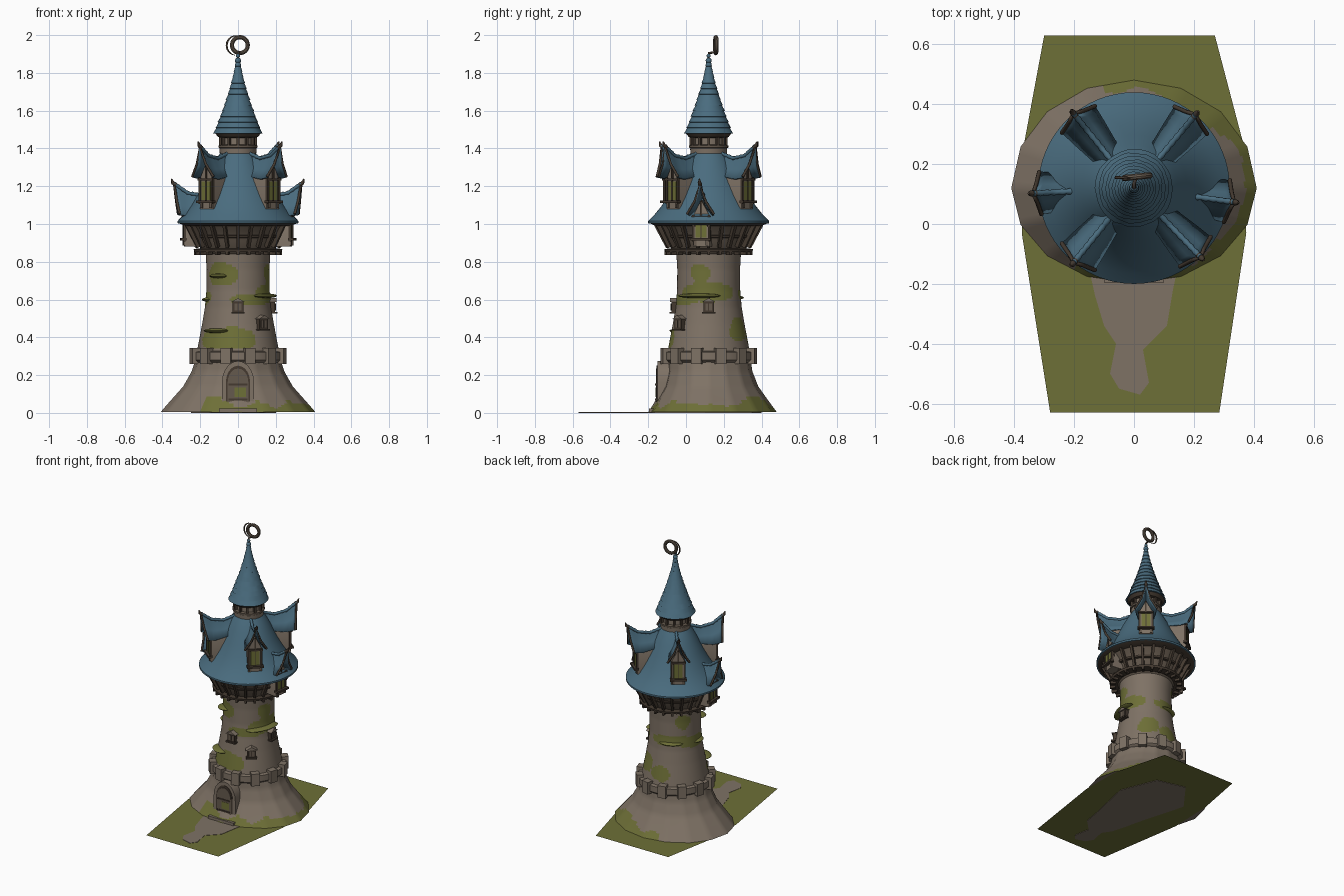
import bpy, bmesh, math, random
from math import sin, cos, pi, radians
from mathutils import Matrix, Vector, noise

random.seed(4)
if "Cube" in bpy.data.objects:
    bpy.data.objects.remove(bpy.data.objects["Cube"])

CY = 0.12  # tower axis on y


def material(name, rgb):
    m = bpy.data.materials.new(name)
    m.use_nodes = True
    m.diffuse_color = (*rgb, 1)
    m.node_tree.nodes["Principled BSDF"].inputs["Base Color"].default_value = (*rgb, 1)
    return m


STONE = material("warm stone", (0.21, 0.168, 0.13))
MOSS = material("moss green", (0.155, 0.16, 0.038))
SLATE = material("blue slate", (0.068, 0.15, 0.21))
WOOD = material("dark wood", (0.058, 0.042, 0.03))
TIMBER = material("weathered timber", (0.13, 0.1, 0.074))
made = []


def finish(name, bm, *mats):
    bmesh.ops.recalc_face_normals(bm, faces=bm.faces[:])
    me = bpy.data.meshes.new(name)
    bm.to_mesh(me)
    bm.free()
    for m in mats:
        me.materials.append(m)
    ob = bpy.data.objects.new(name, me)
    bpy.context.collection.objects.link(ob)
    made.append(ob)
    return ob


def polar(deg, r, z):
    return Matrix.Translation((0, CY, 0)) @ Matrix.Rotation(radians(deg), 4, "Z") @ Matrix.Translation((r, 0, z))


def boxes(name, items, mat):
    """items: (placement matrix, size) pairs joined in one object"""
    bm = bmesh.new()
    for mx, size in items:
        bmesh.ops.create_cube(bm, size=1, matrix=mx @ Matrix.Diagonal((*size, 1)))
    return finish(name, bm, mat)


def lathe(name, profile, mats, segs=64, rule=None, shape=None):
    """Revolve (radius, z) pairs; shape(angle, r, z) may bend the radius"""
    bm = bmesh.new()
    rows = []
    for r, z in profile:
        row = []
        for i in range(segs):
            a = 2 * pi * i / segs
            x, y = shape(a, r, z) if shape else (r * cos(a), r * sin(a))
            row.append(bm.verts.new((x, y + CY, z)))
        rows.append(row)
    for lo, hi in zip(rows, rows[1:]):
        for i in range(segs):
            j = (i + 1) % segs
            f = bm.faces.new((lo[i], lo[j], hi[j], hi[i]))
            if rule:
                f.material_index = rule(f.calc_center_median())
    bm.faces.new(rows[0])
    bm.faces.new(rows[-1])
    return finish(name, bm, *mats)


def prism(name, pts, mx, depth, mat):
    """Outline (v, z) pushed inwards along local -x"""
    bm = bmesh.new()
    a = [bm.verts.new(mx @ Vector((0, v, z))) for v, z in pts]
    b = [bm.verts.new(mx @ Vector((-depth, v, z))) for v, z in pts]
    bm.faces.new(a)
    bm.faces.new(b)
    for i in range(len(a)):
        j = (i + 1) % len(a)
        bm.faces.new((a[i], a[j], b[j], b[i]))
    return finish(name, bm, mat)


def tube(name, pts, radius, mat, taper=None):
    cu = bpy.data.curves.new(name, "CURVE")
    cu.dimensions, cu.bevel_depth, cu.bevel_resolution, cu.use_fill_caps = "3D", radius, 2, True
    sp = cu.splines.new("POLY")
    sp.points.add(len(pts) - 1)
    for i, p in enumerate(pts):
        sp.points[i].co = (*p, 1)
        sp.points[i].radius = taper[i] if taper else 1
    cu.materials.append(mat)
    ob = bpy.data.objects.new(name, cu)
    bpy.context.collection.objects.link(ob)


def resample(pts, n):
    """Insert n steps between neighbouring profile points"""
    out = [pts[0]]
    for p, q in zip(pts, pts[1:]):
        out += [tuple(a + (b - a) * k / n for a, b in zip(p, q)) for k in range(1, n + 1)]
    return out


# Ground and dirt path
def plate(name, pts, z0, z1, mat):
    bm = bmesh.new()
    f = bm.faces.new([bm.verts.new((x, y, z0)) for x, y in pts])
    if z1 > z0:
        ext = bmesh.ops.extrude_face_region(bm, geom=[f])
        bmesh.ops.translate(bm, vec=(0, 0, z1 - z0), verts=[v for v in ext["geom"] if isinstance(v, bmesh.types.BMVert)])
    finish(name, bm, mat)


plate("ground", [(-.28, -.63), (.285, -.63), (.375, -.03), (.37, .25), (.27, .63), (-.3, .63), (-.365, .28), (-.375, -.03)], .003, .003, MOSS)
plate("dirt_path", [(-.15, -.15), (-.13, -.24), (-.1, -.34), (-.06, -.4), (-.08, -.5), (-.05, -.55), (.02, -.57), (.05, -.53),
                    (.03, -.42), (.11, -.34), (.13, -.22), (.2, .1), (.1, .35), (-.1, .4), (-.25, .2)], 0, .005, STONE)


# Flared base with facets, flattened towards the door
def base_shape(a, r, z):
    k = pi / 8
    r *= cos(k / 2) / cos(a % k - k / 2)
    flat = 0.22 if sin(a) < 0 else 0.12
    return r * cos(a), r * sin(a) * (1 - flat * (1 - (z / .3) ** 2))


def base_moss(c):
    deg = math.degrees(math.atan2(c.y - CY, c.x)) % 360
    n = noise.noise(c * 9)
    return int(c.z < .055 + .06 * n and not 105 < deg < 235)


lathe("flared_base", resample([(.41, .004), (.37, .05), (.29, .14), (.245, .22), (.22, .3)], 5), (STONE, MOSS), 96, base_moss, base_shape)

# Parapet ring with blocks
lathe("parapet_ring", [(.2, .26), (.228, .268), (.24, .28), (.24, .322), (.2, .33)], (STONE,), 48)
boxes("parapet_blocks", [(polar(15 + 30 * i, .235, .302), (.045, .055, .085)) for i in range(12)], STONE)

# Tower shaft with moss patches: (direction, height, half angle, half height)
PATCHES = [(-105, .39, 48, .06), (-122, .74, 36, .06), (-60, .6, 40, .03), (0, .64, 52, .05), (55, .44, 20, .07),
           (-15, .74, 18, .05), (115, .63, 50, .035), (175, .61, 40, .04), (145, .76, 20, .05), (95, .4, 20, .05)]


def shaft_moss(c):
    deg = math.degrees(math.atan2(c.y - CY, c.x))
    n = .45 * noise.noise(c * 14)
    for a, z, da, dz in PATCHES:
        d = (deg - a + 180) % 360 - 180
        if (d / da) ** 2 + ((c.z - z) / dz) ** 2 < 1 + n:
            return 1
    return 0


lathe("tower_shaft", resample([(.222, .3), (.207, .38), (.19, .47), (.175, .56), (.167, .65), (.166, .76), (.172, .86)], 8),
      (STONE, MOSS), 96, shaft_moss)

# Moss shelves growing out of the shaft
bm = bmesh.new()
for deg, r, z, w in ((-130, .15, .725, .055), (-20, .15, .62, .12), (-128, .185, .435, .075), (115, .14, .61, .08), (190, .14, .6, .06)):
    bmesh.ops.create_uvsphere(bm, u_segments=20, v_segments=8, radius=1,
                              matrix=polar(deg, r, z) @ Matrix.Diagonal((.055, w, .013, 1)))
finish("moss_shelves", bm, MOSS)


# Arched door
def arch(w, h):
    pts = [(-w, 0), (w, 0)]
    spring = h - 1.35 * w
    return pts + [(w * cos(t * pi / 10), spring + 1.35 * w * sin(t * pi / 10)) for t in range(11)]


prism("door_frame", arch(.085, .255), polar(-90, .272, .02), .12, STONE)
prism("door_recess", arch(.064, .225), polar(-90, .275, .025), .1, WOOD)
prism("door_panel", arch(.055, .21), polar(-90, .279, .025), .1, TIMBER)
boxes("door_bands", [(polar(-90, .28, z), (.006, .1, .01)) for z in (.07, .15)], WOOD)
boxes("door_moss", [(polar(-90, .279, .11) @ Matrix.Translation((0, .012, 0)), (.004, .06, .05))], MOSS)
boxes("doorstep", [(polar(-90, .28, .013), (.07, .2, .022))], STONE)

# Small shaft windows
for deg, r, z in ((-90, .175, .56), (-50, .19, .47), (0, .175, .56)):
    boxes("window_frame", [(polar(deg, r + .004, z), (.036, .056, .054)), (polar(deg, r + .008, z - .03), (.05, .07, .01))], WOOD)
    boxes("window_glass", [(polar(deg, r + .022, z), (.004, .036, .036))], TIMBER)
    boxes("window_bar", [(polar(deg, r + .024, z), (.004, .005, .036))], WOOD)
    prism("window_hood", [(-.038, .026), (.038, .026), (0, .048)], polar(deg, r + .03, z), .05, STONE)

# Gallery below the main roof
lathe("gallery_wall", [(.17, .84), (.2, .87), (.212, .91), (.24, .96), (.275, 1.0), (.1, 1.01)], (TIMBER,), 48)
lathe("gallery_floor", [(.17, .85), (.232, .853), (.235, .868), (.18, .872)], (WOOD,), 48)
boxes("gallery_pegs", [(polar(15 * i, .215, .847), (.035, .014, .022)) for i in range(24)], WOOD)
lean = Matrix.Rotation(radians(28), 4, "Y")
boxes("gallery_brackets", [(polar(15 * i, .246, .937) @ lean, (.024, .016, .135)) for i in range(24)], WOOD)
lathe("gallery_rail", [(.22, .925), (.236, .928), (.24, .94), (.22, .945)], (WOOD,), 48)

# Main roof and wooden soffit
lathe("roof_soffit", [(.2, .985), (.28, .99), (.312, 1.004), (.2, 1.01)], (WOOD,), 64)
lathe("main_roof", [(.26, 1.003), (.32, 1.004), (.32, 1.016), (.285, 1.052), (.25, 1.095), (.215, 1.15), (.178, 1.22),
                    (.145, 1.29), (.115, 1.345), (.095, 1.375)], (SLATE,), 64)

# Neck under the spire
lathe("neck", [(.095, 1.35), (.098, 1.4), (.085, 1.41), (.085, 1.46), (.1, 1.475)], (STONE,), 40)
lathe("neck_band", [(.09, 1.402), (.104, 1.404), (.104, 1.416), (.086, 1.42)], (TIMBER,), 40)
boxes("neck_posts", [(polar(30 * i, .09, 1.445), (.022, .014, .07)) for i in range(12)], WOOD)
lathe("spire_soffit", [(.08, 1.455), (.105, 1.46), (.122, 1.482), (.08, 1.488)], (WOOD,), 40)

# Tiled spire: overlapping rows with uneven tile ends
TIERS = 13
rows = []
for k in range(TIERS):
    for t, lip in ((k / TIERS, .006), ((k + .95) / TIERS, 0)):
        rows.append((.011 + .113 * (1 - t) ** 1.35 + lip * (1 - .6 * t), 1.48 + .385 * t))


def tile_shape(a, r, z):
    r *= 1 + random.uniform(-.018, .018)
    return r * cos(a), r * sin(a)


lathe("spire", rows, (SLATE,), 36, None, tile_shape)

# Finial
bm = bmesh.new()
for z, r in ((1.865, .016), (1.89, .011)):
    bmesh.ops.create_uvsphere(bm, u_segments=16, v_segments=8, radius=r, matrix=polar(0, 0, z))
finish("finial_beads", bm, SLATE)
tube("finial_stem", [(0, CY, 1.86), (0, CY, 1.905), (0, .135, 1.907), (.008, .158, 1.91)], .006, WOOD)
bpy.ops.mesh.primitive_torus_add(location=(.01, .158, 1.947), rotation=(pi / 2, 0, radians(6)), major_radius=.042,
                                 minor_radius=.011, major_segments=32, minor_segments=10)
ring = bpy.context.object
ring.name = "finial_ring"
ring.data.materials.append(TIMBER)
made.append(ring)
arc = [radians(80 + 14 * i) for i in range(14)]
tube("finial_crescent", [(-.008 + .052 * cos(a), .155, 1.945 + .052 * sin(a)) for a in arc], .004, WOOD,
     [.3 + sin(pi * i / 13) for i in range(14)])

# Dormers: ridge r, ridge z, half width, eave r, eave z
STATIONS = [(.09, 1.37, .042, .09, 1.27), (.17, 1.345, .052, .16, 1.25), (.25, 1.36, .064, .235, 1.24), (.32, 1.41, .072, .295, 1.25)]


def dormer(deg, dr, dz):
    mx = polar(deg, dr, dz)
    bm = bmesh.new()
    grid = []
    for r, z, w, er, ez in resample(STATIONS, 3):
        mid = ((r + er) / 2, .42 * w, z + (ez - z) * .58)
        line = [(er, -w, ez), (mid[0], -mid[1], mid[2]), (r, 0, z), mid, (er, w, ez)]
        grid.append([bm.verts.new(mx @ Vector(p)) for p in line])
    for a, b in zip(grid, grid[1:]):
        for i in range(4):
            bm.faces.new((a[i], a[i + 1], b[i + 1], b[i]))
    ends = [v.co.copy() for v in grid[-1]]
    roof = finish("dormer_roof", bm, SLATE)
    roof.modifiers.new("thickness", "SOLIDIFY").thickness = .009
    tube("dormer_bargeboard", ends, .007, WOOD)
    # rounded ridge tiles and the curled tip
    spine = [mx @ Vector((s[0], 0, s[1] + .003)) for s in resample(STATIONS, 6)]
    tube("dormer_ridge", spine, .011, SLATE, [1 - .25 * (i % 2) for i in range(len(spine))])
    tube("dormer_tip", [mx @ Vector(p) for p in ((.31, 0, 1.405), (.328, 0, 1.416), (.335, 0, 1.437))], .011, WOOD, [1, .9, .3])
    # house, frame and window
    prism("dormer_house", [(-.045, 1.08), (.045, 1.08), (.045, 1.24), (0, 1.325), (-.045, 1.24)], mx @ Matrix.Translation((.265, 0, 0)), .16, STONE)
    at = lambda r, v, z: mx @ Matrix.Translation((r, v, z))
    boxes("dormer_frame", [(at(.266, s * .042, 1.175), (.014, .012, .14)) for s in (-1, 1)]
          + [(at(.27, 0, 1.235), (.016, .1, .012)), (at(.272, 0, 1.118), (.03, .108, .014)),
             (at(.268, 0, 1.28), (.01, .01, .08)), (at(.27, 0, 1.175), (.006, .006, .11))], WOOD)
    boxes("dormer_glass", [(at(.267, 0, 1.176), (.006, .058, .1))], MOSS)
    boxes("dormer_corbels", [(at(.258, s * .032, 1.1), (.03, .014, .03)) for s in (-1, 1)], TIMBER)


for angle in (50, 129, 231, -46):
    dormer(angle, 0, 0)
for angle in (-8, 183):
    dormer(angle, .018, -.198)

# Smooth shading with sharp creases
bpy.ops.object.select_all(action="DESELECT")
for ob in made:
    ob.select_set(True)
bpy.context.view_layer.objects.active = made[0]
bpy.ops.object.shade_smooth_by_angle(angle=radians(32))
